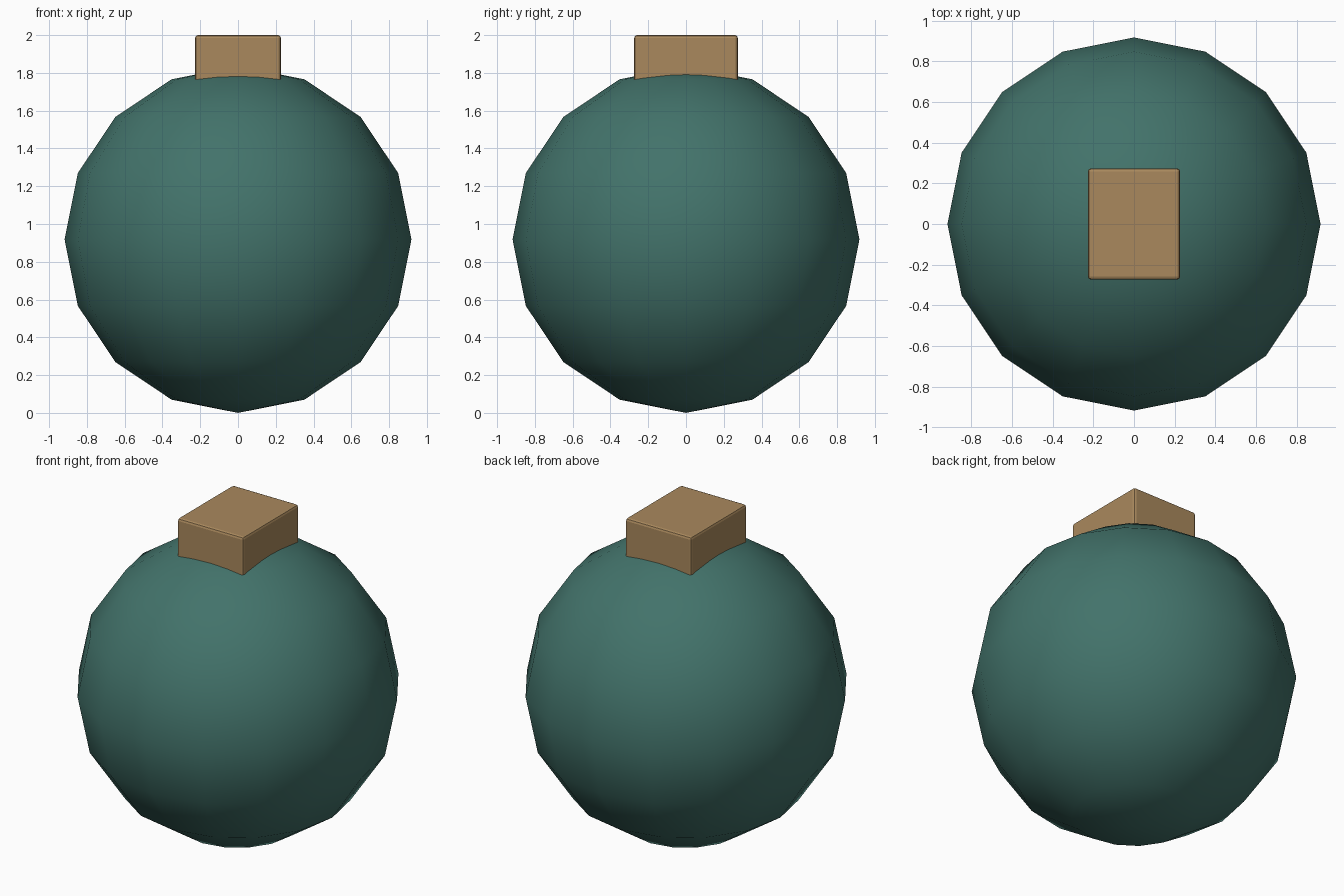
import bpy

if "Cube" in bpy.data.objects:
    bpy.data.objects.remove(bpy.data.objects["Cube"])


def paint(obj, name, color):
    mat = bpy.data.materials.new(name)
    mat.diffuse_color = color
    mat.use_nodes = True
    mat.node_tree.nodes["Principled BSDF"].inputs["Base Color"].default_value = mat.diffuse_color
    obj.data.materials.append(mat)


# Low-poly smooth-shaded ball
R = 0.918
bpy.ops.mesh.primitive_uv_sphere_add(segments=16, ring_count=8, radius=R, location=(0, 0, R))
ball = bpy.context.object
ball.name = "ball"
bpy.ops.object.shade_smooth()
paint(ball, "green", (0.055, 0.17, 0.145, 1))

# Small bevelled block sunk into the top of the ball
top, bottom = 2.0, 1.67
bpy.ops.mesh.primitive_cube_add(size=1, location=(0, 0, (top + bottom) / 2))
block = bpy.context.object
block.name = "top_block"
block.scale = (0.454, 0.548, top - bottom)
bpy.ops.object.transform_apply(location=False, rotation=False, scale=True)
bevel = block.modifiers.new("bevel", 'BEVEL')
bevel.width = 0.015
bevel.segments = 2
paint(block, "tan", (0.40, 0.25, 0.11, 1))
